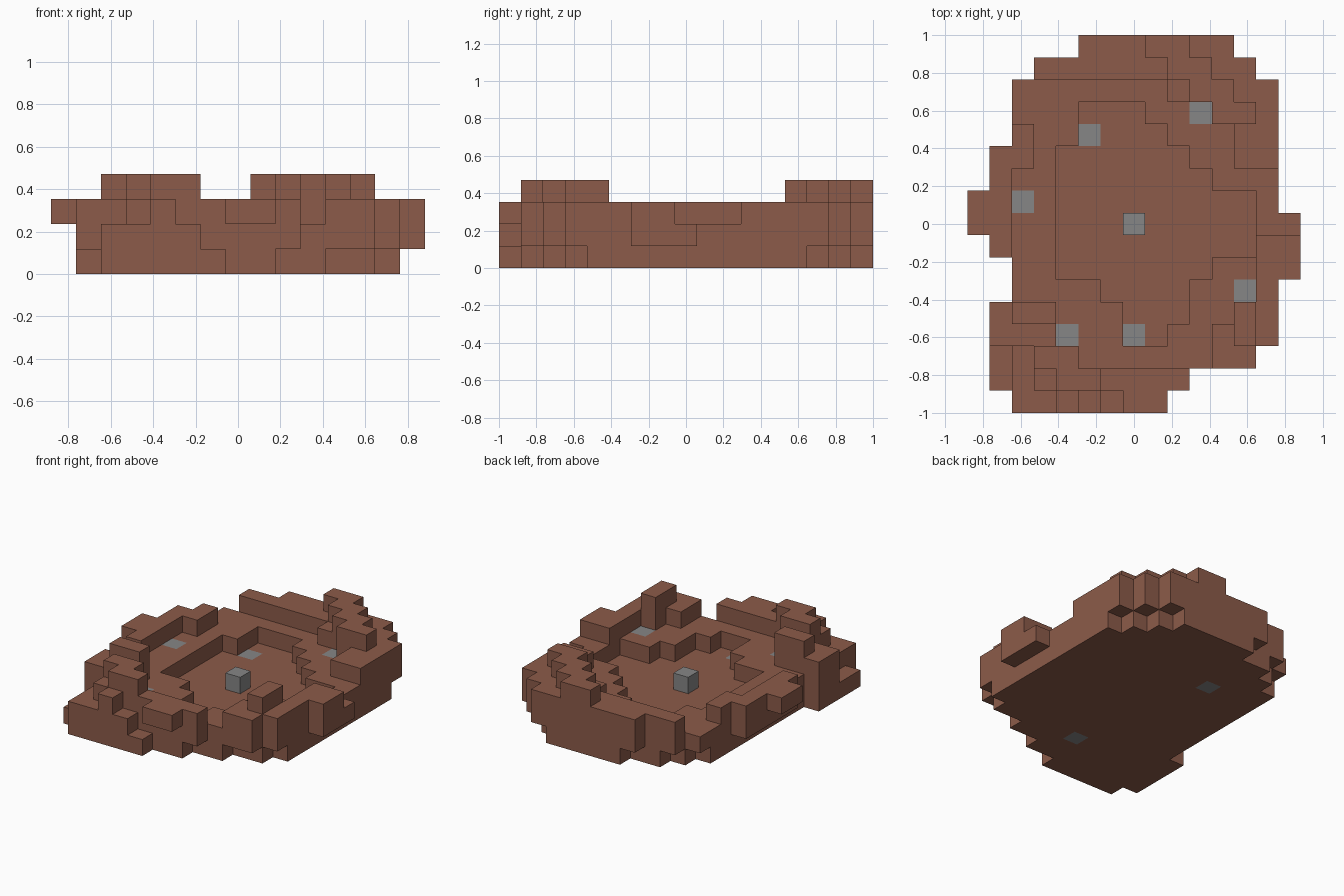
import bpy
import bmesh
from mathutils import Vector

cube = bpy.data.objects.get("Cube")
if cube:
    bpy.data.objects.remove(cube, do_unlink=True)

CELL = 2 / 17          # edge of one block


def make_material(name, colour):
    mat = bpy.data.materials.new(name)
    mat.use_nodes = True
    mat.diffuse_color = (*colour, 1)
    shader = mat.node_tree.nodes["Principled BSDF"]
    shader.inputs["Base Color"].default_value = (*colour, 1)
    shader.inputs["Roughness"].default_value = 0.9
    return mat


def make_object(name, blocks, material):
    """Skin a set of blocks with its outer faces and merge the flat ones."""
    bm = bmesh.new()
    corners = {}

    def corner(point):
        key = tuple(round(value * 2) for value in point)
        if key not in corners:
            corners[key] = bm.verts.new(Vector(point) * CELL)
        return corners[key]

    for block in blocks:
        centre = Vector(block) + Vector((0, 0, 0.5))
        for axis in range(3):
            for side in (-1, 1):
                normal = Vector((0, 0, 0))
                normal[axis] = side
                neighbour = tuple(int(a + b) for a, b in zip(block, normal))
                if neighbour in blocks:
                    continue
                u = Vector((0, 0, 0))
                u[(axis + 1) % 3] = 0.5
                v = normal.cross(u)
                middle = centre + normal / 2
                bm.faces.new([corner(middle + p) for p in (-u - v, u - v, u + v, v - u)])
    bmesh.ops.dissolve_limit(bm, angle_limit=0.01, verts=bm.verts[:], edges=bm.edges[:])
    mesh = bpy.data.meshes.new(name)
    bm.to_mesh(mesh)
    bm.free()
    mesh.materials.append(material)
    obj = bpy.data.objects.new(name, mesh)
    bpy.context.collection.objects.link(obj)
    return obj


columns = {}           # (x, y) -> [underside, top] in blocks


def raise_to(top, *areas):
    """Set the top of every existing column in each x, x, y, y area."""
    for left, right, front, back in areas:
        for x in range(left, right + 1):
            for y in range(front, back + 1):
                if (x, y) in columns:
                    columns[x, y][1] = top


def undercut(bottom, *areas):
    for left, right, front, back in areas:
        for x in range(left, right + 1):
            for y in range(front, back + 1):
                columns[x, y][0] = bottom


# Overall outline of the crater, row by row from the front
outline = [(-5, 1), (-6, 2), (-6, 5), (-6, 6), (-6, 6), (-5, 6), (-5, 7), (-6, 7), (-7, 7),
           (-7, 6), (-6, 6), (-6, 6), (-5, 6), (-5, 6), (-5, 6), (-4, 5), (-2, 4)]
for row, (left, right) in enumerate(outline):
    for x in range(left, right + 1):
        columns[x, row - 8] = [0, 2]

# Sunken floor, row by row from the front
floor = [(0, 1), (0, 2), (-1, 2), (-3, 3), (-3, 5), (-3, 5), (-3, 5),
         (-3, 3), (-3, 2), (-2, 1), (-2, 0)]
for row, (left, right) in enumerate(floor):
    raise_to(1, (left, right, row - 5, row - 5))

# Rim wall: back, left, right, front
raise_to(3, (-4, 5, 7, 8), (2, 6, 6, 6), (4, 6, 5, 5), (5, 6, 3, 4))
raise_to(3, (-5, -5, 3, 4), (-6, -6, -1, 3), (-7, -7, 0, 1))
raise_to(3, (6, 6, -5, -1), (7, 7, -2, -1), (4, 5, -6, -6), (4, 4, -5, -5))
raise_to(3, (-4, 2, -7, -7), (0, 1, -8, -8), (-3, -3, -8, -8), (-6, -4, -5, -4))

# Crags on top of the rim
raise_to(4, (1, 2, 8, 8), (2, 3, 7, 7), (3, 4, 6, 6), (4, 5, 5, 5), (5, 5, -5, -4))
raise_to(4, (-5, -4, -4, -4), (-4, -3, -6, -6), (-3, -2, -7, -7))

# Low ledges at the front
raise_to(1, (-6, -6, -7, -6), (-1, -1, -8, -8))

# Overhanging edges
undercut(1, (-6, -6, -1, 3), (7, 7, -2, 0), (6, 6, -5, -5), (4, 5, -6, -6), (2, 2, -7, -7),
         (6, 6, 6, 6), (5, 5, 7, 7), (4, 4, 8, 8), (-2, -2, 8, 8), (-4, -4, 7, 7), (-5, -5, 6, 6))
undercut(2, (-7, -7, 0, 1), (0, 1, -8, -8))

# Grey stones, as block positions; the rock ends below each one
stones = {(0, 0, 1), (-5, 1, 1), (5, -3, 1), (3, 5, 1), (-3, -5, 1), (0, -5, 0), (-2, 4, 0)}
for x, y, z in stones:
    columns[x, y][1] = z

rock = {(x, y, z) for (x, y), (bottom, top) in columns.items() for z in range(bottom, top)}
make_object("crater_rock", rock, make_material("brown rock", (0.262, 0.105, 0.067)))
make_object("grey_stones", stones, make_material("grey stone", (0.24, 0.24, 0.24)))
